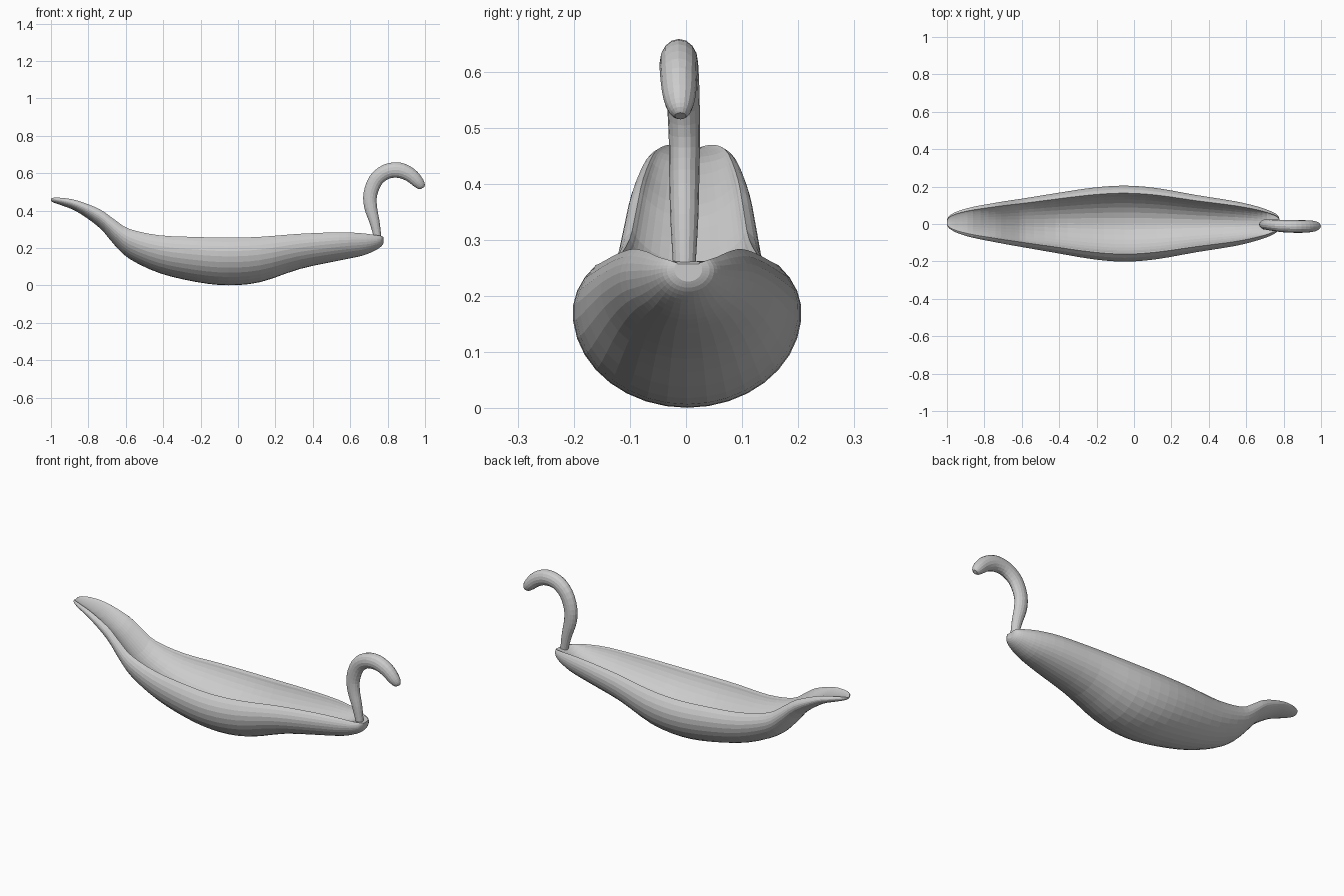
import bpy, bmesh
from math import sin, cos, pi, radians
from mathutils import Vector

cube = bpy.data.objects.get("Cube")
if cube:
    bpy.data.objects.remove(cube, do_unlink=True)

grey = bpy.data.materials.new("plain grey")
grey.use_nodes = True
grey.diffuse_color = (0.6, 0.6, 0.6, 1)
grey.node_tree.nodes["Principled BSDF"].inputs["Base Color"].default_value = (0.6, 0.6, 0.6, 1)


def smooth_rows(rows, steps):
    """Catmull-Rom interpolation through rows of values."""
    pts = [Vector(r) for r in rows]
    out = []
    for i in range(len(pts) - 1):
        a, b, c, d = (pts[max(i - 1, 0)], pts[i], pts[i + 1], pts[min(i + 2, len(pts) - 1)])
        for s in range(steps):
            t = s / steps
            out.append(0.5 * (2 * b + (c - a) * t + (2 * a - 5 * b + 4 * c - d) * t ** 2
                              + (3 * b - a - 3 * c + d) * t ** 3))
    return out + [pts[-1]]


def loft(name, rings):
    """Skin closed rings of points and cap both ends."""
    bm = bmesh.new()
    loops = [[bm.verts.new(p) for p in ring] for ring in rings]
    n = len(loops[0])
    for a, b in zip(loops, loops[1:]):
        for i in range(n):
            j = (i + 1) % n
            bm.faces.new((a[i], a[j], b[j], b[i]))
    bm.faces.new(loops[0])
    bm.faces.new(loops[-1])
    bmesh.ops.remove_doubles(bm, verts=bm.verts, dist=0.0005)
    bmesh.ops.recalc_face_normals(bm, faces=bm.faces)
    mesh = bpy.data.meshes.new(name)
    bm.to_mesh(mesh)
    bm.free()
    mesh.materials.append(grey)
    obj = bpy.data.objects.new(name, mesh)
    bpy.context.collection.objects.link(obj)
    return obj


# Hull stations: x, sideways shift, keel height, rim height, half width, inner floor height
stations = [
    (-1.0, .01, .452, .464, .014, .460), (-.985, .01, .443, .469, .036, .463),
    (-.94, .01, .427, .468, .060, .457), (-.86, .009, .394, .454, .083, .436),
    (-.74, .008, .308, .408, .106, .362), (-.66, .007, .216, .352, .120, .298),
    (-.58, .006, .142, .302, .133, .240), (-.42, .005, .066, .268, .160, .170),
    (-.22, .003, .018, .259, .192, .130), (-.05, .002, .001, .255, .204, .115),
    (.12, .002, .018, .260, .191, .122), (.33, .002, .088, .276, .154, .155),
    (.54, .002, .133, .284, .120, .198), (.66, .003, .158, .279, .091, .230),
    (.73, .003, .185, .270, .066, .259), (.765, .004, .208, .265, .046, .261),
    (.777, .004, .226, .259, .025, .258),
]
OUT, INN = 24, 16
START = radians(37)


def section(x, y, keel, rim, w, floor):
    """Bulging outer skin from rim to rim, then the shallower inner skin back."""
    zw = keel + .67 * (rim - keel)
    ring = []
    for i in range(OUT + 1):
        a = START - (pi + 2 * START) * i / OUT
        rise = (rim - zw) / sin(START) if a > 0 or a < -pi else zw - keel
        ring.append((x, y + w * cos(a), zw + rise * sin(a)))
    lip = rim - .05 * (rim - keel)
    for i in range(INN + 1):
        a = pi * i / INN
        dip = max(lip - floor, 0) * abs(sin(a)) ** 1.5
        ring.append((x, y - .76 * w * cos(a), lip - dip))
    return ring


loft("hollow_hull", [section(*s) for s in smooth_rows(stations, 3)])

# Hook handle stations: x, y, z, radius in the curve's plane, sideways radius
hook = [
    (.748, -.003, .235, .019, .019), (.744, -.003, .27, .021, .021), (.730, -.003, .34, .027, .025),
    (.709, -.003, .42, .034, .027), (.708, -.003, .49, .037, .028), (.738, -.006, .565, .039, .030),
    (.795, -.011, .609, .040, .033), (.862, -.013, .616, .041, .034), (.920, -.013, .592, .038, .033),
    (.960, -.012, .555, .032, .029), (.980, -.011, .531, .023, .020), (.987, -.010, .521, .011, .010),
]
rows = smooth_rows(hook, 3)
rings = []
SIDES = 16
for i, r in enumerate(rows):
    t = rows[min(i + 1, len(rows) - 1)] - rows[max(i - 1, 0)]
    across = Vector((t[2], 0, -t[0])).normalized()
    centre = Vector(r[:3])
    rings.append([centre + across * r[3] * cos(2 * pi * k / SIDES)
                  + Vector((0, r[4] * sin(2 * pi * k / SIDES), 0)) for k in range(SIDES)])
loft("hook_handle", rings)
